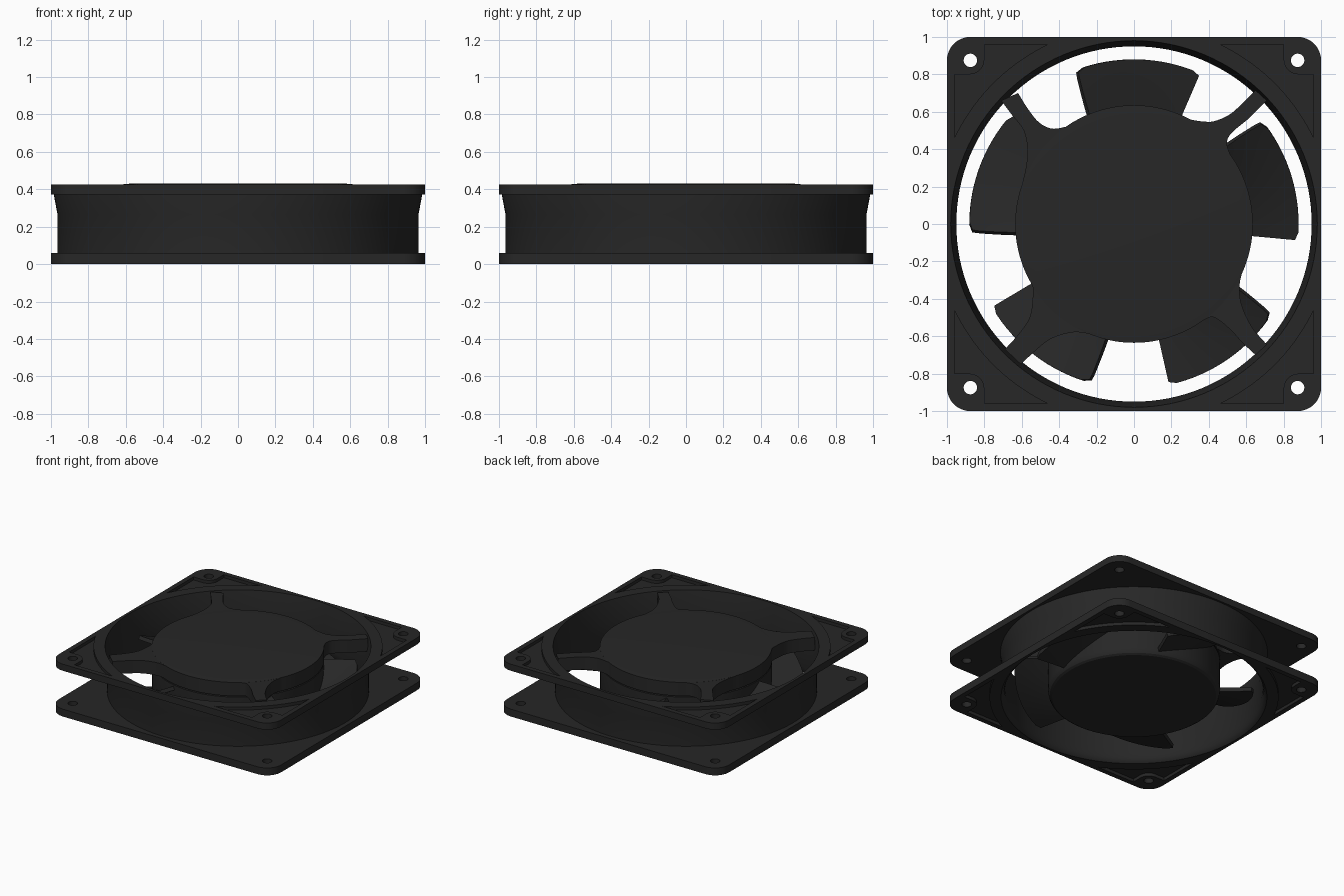
import bpy, bmesh
from math import sin, cos, pi, radians
from mathutils import Vector, Matrix

if "Cube" in bpy.data.objects:
    bpy.data.objects.remove(bpy.data.objects["Cube"])

mat = bpy.data.materials.new("black_plastic")
mat.diffuse_color = (0.02, 0.02, 0.02, 1)
mat.use_nodes = True
mat.node_tree.nodes["Principled BSDF"].inputs["Base Color"].default_value = mat.diffuse_color


def finish(name, bm, angle=30):
    bmesh.ops.recalc_face_normals(bm, faces=bm.faces)
    me = bpy.data.meshes.new(name)
    bm.to_mesh(me)
    bm.free()
    ob = bpy.data.objects.new(name, me)
    bpy.context.collection.objects.link(ob)
    me.materials.append(mat)
    activate(ob)
    bpy.ops.object.shade_smooth_by_angle(angle=radians(angle))
    return ob


def activate(ob):
    bpy.ops.object.select_all(action='DESELECT')
    ob.select_set(True)
    bpy.context.view_layer.objects.active = ob


def add_prism(bm, pts, z0, z1):
    f = bm.faces.new([bm.verts.new((p[0], p[1], z0)) for p in pts])
    ext = bmesh.ops.extrude_face_region(bm, geom=[f])["geom"]
    bmesh.ops.translate(bm, vec=(0, 0, z1 - z0),
                        verts=[v for v in ext if isinstance(v, bmesh.types.BMVert)])


def arc(cx, cy, r, a0, a1, n):
    return [(cx + r * cos(radians(a0 + (a1 - a0) * i / n)),
             cy + r * sin(radians(a0 + (a1 - a0) * i / n))) for i in range(n + 1)]


def turn(pts, k):
    m = Matrix.Rotation(k * pi / 2, 2)
    return [tuple(m @ Vector(p)) for p in pts]


def lathe(name, prof, closed, n=128):
    bm = bmesh.new()
    rings = []
    for r, z in prof:
        if r == 0:
            rings.append([bm.verts.new((0, 0, z))] * n)
        else:
            rings.append([bm.verts.new((r * cos(2 * pi * i / n), r * sin(2 * pi * i / n), z))
                          for i in range(n)])
    pairs = list(zip(rings, rings[1:])) + ([(rings[-1], rings[0])] if closed else [])
    for a, b in pairs:
        for i in range(n):
            j = (i + 1) % n
            bm.faces.new(list(dict.fromkeys((a[i], a[j], b[j], b[i]))))
    return finish(name, bm)


def smooth_line(pts, n=6):
    # Catmull-Rom through the points
    p = [Vector(q) for q in pts]
    p = [2 * p[0] - p[1]] + p + [2 * p[-1] - p[-2]]
    out = []
    for a, b, c, d in zip(p, p[1:], p[2:], p[3:]):
        for i in range(n):
            t = i / n
            out.append(0.5 * (2 * b + (c - a) * t + (2 * a - 5 * b + 4 * c - d) * t * t
                              + (3 * b - a - 3 * c + d) * t ** 3))
    return out + [p[-2]]


# square flanges with round opening, screw holes and corner pockets
outline = sum((turn(arc(.875, .875, .125, 0, 90, 10), k) for k in range(4)), [])
pocket = ([(.96, .80)] + arc(.88, .88, .08, 270, 180, 8) + [(.80, .96)]
          + arc(0, 0, 1.065, 64.4, 25.6, 20))


def flange(name, z0, z1, pz0, pz1):
    bm = bmesh.new()
    add_prism(bm, outline, z0, z1)
    ob = finish(name, bm)
    cut = bmesh.new()
    add_prism(cut, arc(0, 0, .98, 0, 360, 128)[:-1], z0 - .1, z1 + .1)
    for k in range(4):
        add_prism(cut, turn(arc(.875, .875, .036, 0, 360, 24)[:-1], k), z0 - .1, z1 + .1)
        add_prism(cut, turn(pocket, k), pz0, pz1)
    cutter = finish("flange_cutter", cut)
    mod = ob.modifiers.new("openings", 'BOOLEAN')
    mod.operation = 'DIFFERENCE'
    mod.solver = 'EXACT'
    mod.object = cutter
    activate(ob)
    bpy.ops.object.modifier_apply(modifier=mod.name)
    bpy.data.objects.remove(cutter)
    bpy.ops.object.shade_smooth_by_angle(angle=radians(30))


flange("bottom_flange", 0, .06, -.1, .025)
flange("top_flange", .372, .426, .401, .5)

# round duct wall, flared towards the top
lathe("duct", [(.98, 0), (.966, .012), (.956, .035), (.95, .07), (.95, .265), (.98, .426),
               (.985, .372), (.965, .265), (.965, .06), (.98, .06)], True)

# fixed motor plate and rotating hub
lathe("motor_plate", [(0, .43), (.58, .43), (.635, .425), (.635, .315), (0, .315)], False)
lathe("rotor_hub", [(0, .305), (.633, .305), (.633, .06), (.629, .037), (.62, .02),
                    (.604, .01), (0, .01)], False)
lathe("shaft_collar", [(0, .32), (.5, .32), (.5, .30), (0, .30)], False)

# four struts: two edge lines each, running from the duct to the hub
struts = [
    ([(-.71, .66), (-.65, .58), (-.59, .50), (-.57, .40), (-.58, .29), (-.62, .13)],
     [(-.62, .70), (-.57, .62), (-.51, .545), (-.44, .51), (-.36, .52)]),
    ([(.65, .715), (.58, .645), (.51, .585), (.43, .55), (.37, .548), (.29, .56)],
     [(.71, .66), (.62, .57), (.50, .455), (.53, .33)]),
    ([(.71, -.645), (.63, -.55), (.575, -.43), (.565, -.32), (.60, -.19)],
     [(.65, -.70), (.58, -.635), (.51, -.56), (.43, -.50), (.38, -.51), (.31, -.55)]),
    ([(-.69, -.67), (-.61, -.58), (-.555, -.49), (-.54, -.36), (-.55, -.30)],
     [(-.605, -.75), (-.53, -.68), (-.45, -.617), (-.36, -.585), (-.28, -.58), (-.15, -.61)]),
]
for i, (a, b) in enumerate(struts):
    bm = bmesh.new()
    add_prism(bm, smooth_line(a) + smooth_line(b)[::-1], .32, .4245)
    finish(f"strut_{i + 1}", bm)

# five pitched blades
for k in range(5):
    bm = bmesh.new()
    nu, nr = 16, 6
    grid = []
    for i in range(nu + 1):
        t = i / nu
        row = []
        for j in range(nr + 1):
            s = j / nr
            ang = radians(66.5 + 72 * k + t * (46.5 - 2.5 * s))
            r = .61 + .27 * s
            if j == nr and i in (0, nu):
                r -= .015
            row.append(bm.verts.new((r * cos(ang), r * sin(ang),
                                     .055 + .225 * (.6 * t + .4 * t * t))))
        grid.append(row)
    for g, h in zip(grid, grid[1:]):
        for j in range(nr):
            bm.faces.new((g[j], g[j + 1], h[j + 1], h[j]))
    blade = finish(f"blade_{k + 1}", bm)
    mod = blade.modifiers.new("thickness", 'SOLIDIFY')
    mod.thickness = .03
    mod.offset = 0
    activate(blade)
    bpy.ops.object.modifier_apply(modifier=mod.name)
    bpy.ops.object.shade_smooth_by_angle(angle=radians(30))
